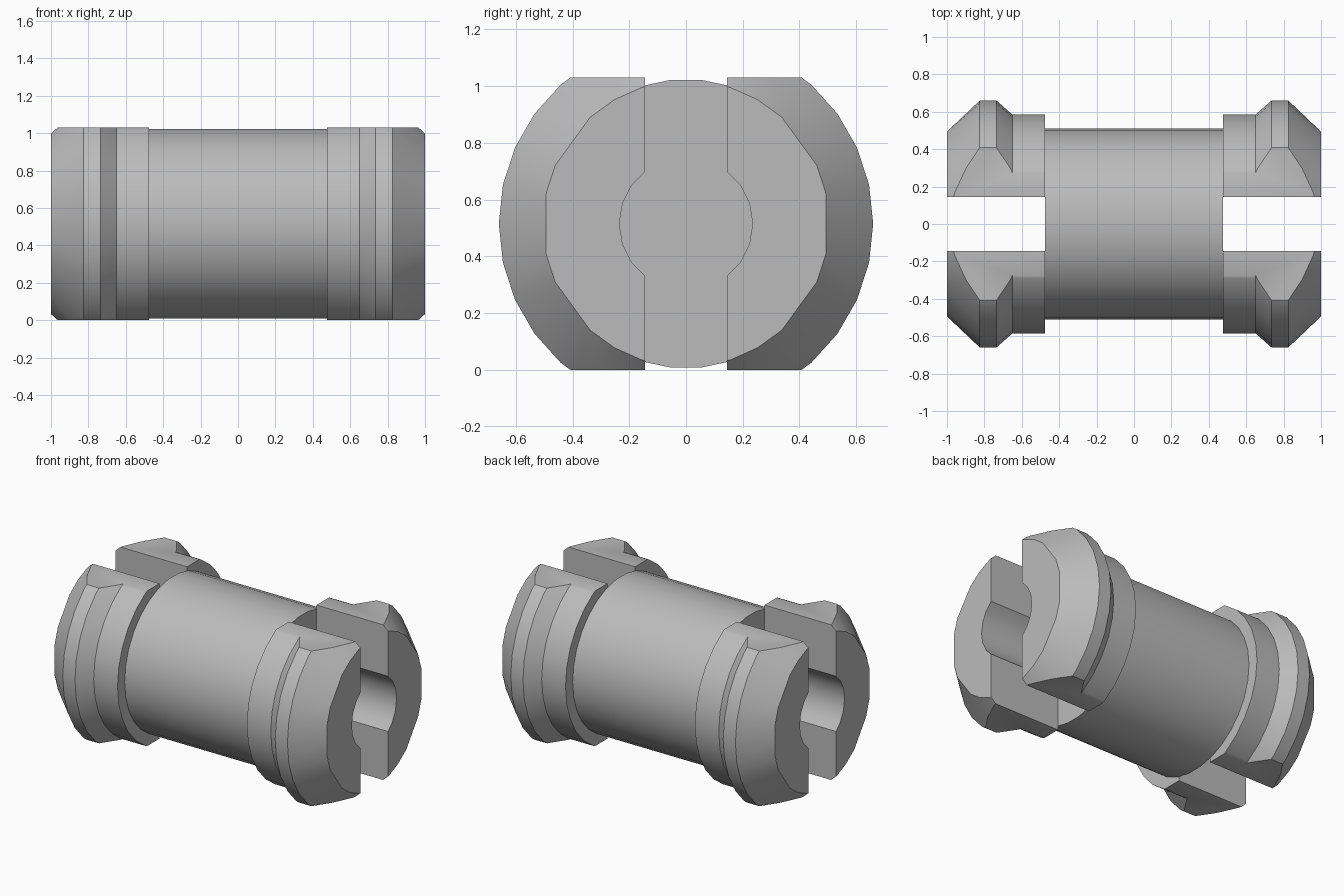
import bpy, bmesh
from math import cos, sin, radians
from mathutils import Matrix, Vector

if "Cube" in bpy.data.objects:
    bpy.data.objects.remove(bpy.data.objects["Cube"])

MID = 0.515          # height of the long axis
SIDES = 30
SLOT = 0.145         # half width of the end slots
BODY_END = 0.475

grey = bpy.data.materials.new("light grey plastic")
grey.use_nodes = True
colour = (0.5, 0.5, 0.5, 1)
grey.diffuse_color = colour
grey.node_tree.nodes["Principled BSDF"].inputs["Base Color"].default_value = colour


def make(name, bm):
    """Turn a bmesh into a linked object with outward normals."""
    bmesh.ops.recalc_face_normals(bm, faces=bm.faces)
    mesh = bpy.data.meshes.new(name)
    bm.to_mesh(mesh)
    bm.free()
    mesh.materials.append(grey)
    obj = bpy.data.objects.new(name, mesh)
    bpy.context.collection.objects.link(obj)
    return obj


def lathe(name, profile, sides=SIDES, flatten_end=False):
    """Solid of revolution around the long axis from (x, radius) points."""
    bm = bmesh.new()
    rings = []
    for i, (x, r) in enumerate(profile):
        ring = []
        for k in range(sides):
            a = radians(360 * k / sides)
            # Some end corners are flattened onto their neighbours' chord
            flat = flatten_end and i == len(profile) - 1 and k in (0, 3, 12, 15, 18, 27)
            rr = r * cos(radians(360 / sides)) if flat else r
            ring.append(bm.verts.new((x, rr * cos(a), MID + rr * sin(a))))
        rings.append(ring)
    for a, b in zip(rings, rings[1:]):
        for k in range(sides):
            n = (k + 1) % sides
            bm.faces.new((a[k], a[n], b[n], b[k]))
    bm.faces.new(rings[0])
    bm.faces.new(rings[-1])
    return make(name, bm)


def box(name, low, high):
    low, high = Vector(low), Vector(high)
    bm = bmesh.new()
    bmesh.ops.create_cube(bm, size=1, matrix=Matrix.Translation((low + high) / 2)
                          @ Matrix.Diagonal((*(high - low), 1)))
    return make(name, bm)


def boolean(obj, cutter, operation):
    mod = obj.modifiers.new(operation, 'BOOLEAN')
    mod.object, mod.operation, mod.solver = cutter, operation, 'EXACT'
    cutter.hide_render = True


def finish(obj):
    """Apply modifiers and smooth the round surfaces."""
    bpy.ops.object.select_all(action='DESELECT')
    bpy.context.view_layer.objects.active = obj
    obj.select_set(True)
    bpy.ops.object.convert(target='MESH')
    bpy.ops.object.shade_smooth_by_angle(angle=radians(25))


# Central barrel
barrel = lathe("barrel", [(-BODY_END, 0.51), (BODY_END, 0.51)])
finish(barrel)

# Split end collars with a bevelled rim, flat top and bottom, slot and bore
jaws = lathe("end_jaws", [(BODY_END, 0.585), (0.65, 0.585), (0.735, 0.66),
                          (0.825, 0.66), (1.0, 0.505)], flatten_end=True)
keep = box("jaw_keep", (0.3, SLOT, 0), (1.2, 1, 2 * MID))
bore = lathe("bore_cutter", [(0.3, 0.235), (1.2, 0.235)], sides=20)
boolean(jaws, keep, 'INTERSECT')
boolean(jaws, bore, 'DIFFERENCE')
mirror = jaws.modifiers.new("both ends and sides", 'MIRROR')
mirror.use_axis = (True, True, False)
mirror.use_mirror_merge = False
finish(jaws)
for cutter in (keep, bore):
    bpy.data.objects.remove(cutter)
